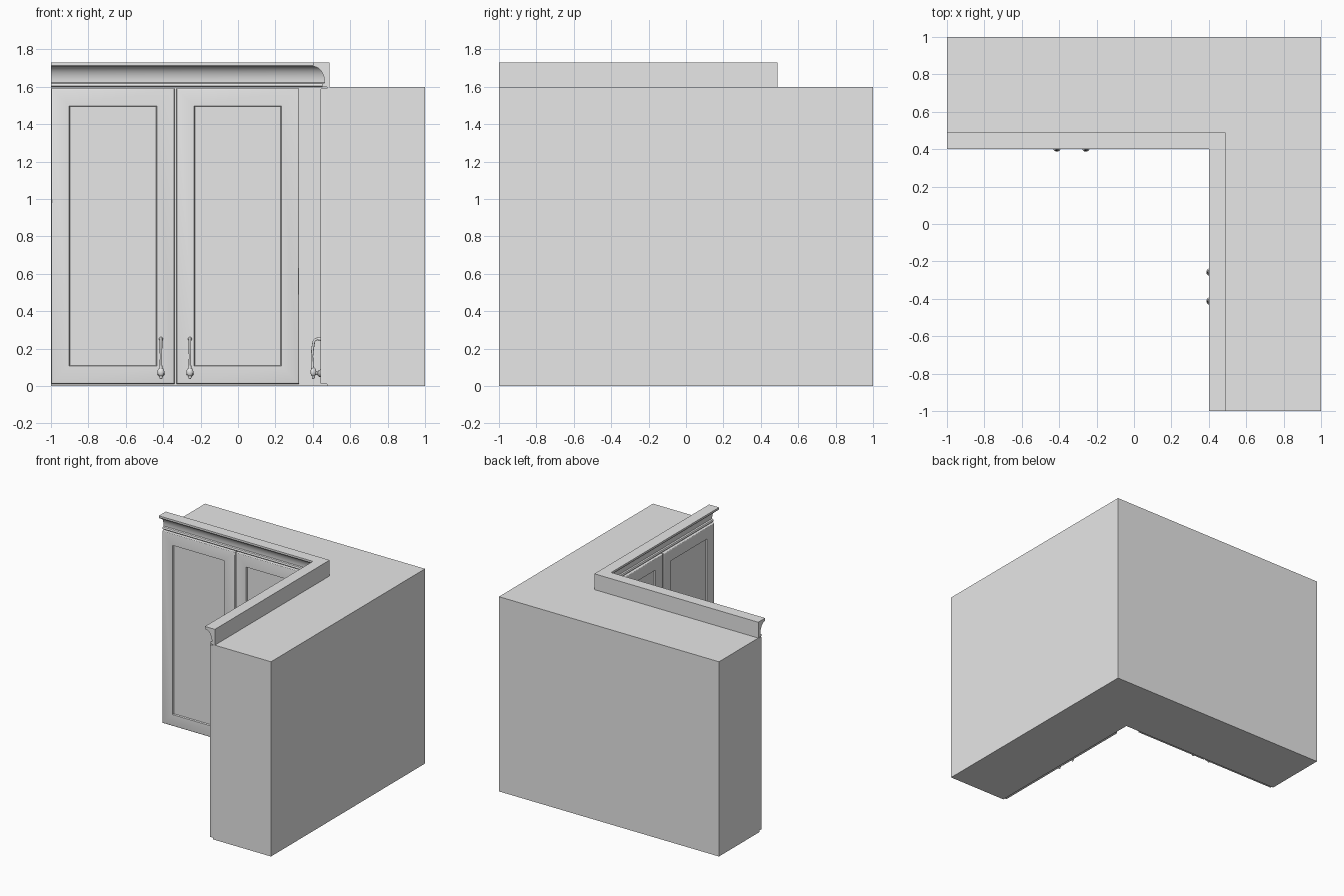
import bpy, bmesh, math
from mathutils import Matrix, Vector

cube = bpy.data.objects.get("Cube")
if cube:
    bpy.data.objects.remove(cube)

grey = bpy.data.materials.new("light_grey")
grey.use_nodes = True
grey.diffuse_color = (0.8, 0.8, 0.8, 1)
grey.node_tree.nodes["Principled BSDF"].inputs["Base Color"].default_value = (0.8, 0.8, 0.8, 1)

# Swaps x and y, turning the rear wing into the side wing
SWAP = Matrix(((0, 1, 0, 0), (1, 0, 0, 0), (0, 0, 1, 0), (0, 0, 0, 1)))
BODY, DOOR, TOP = 0.475, 0.44, 1.6


def finish(name, bm, smooth=False, swap=False):
    if swap:
        bm.transform(SWAP)
    bmesh.ops.recalc_face_normals(bm, faces=bm.faces)
    mesh = bpy.data.meshes.new(name)
    bm.to_mesh(mesh)
    bm.free()
    mesh.materials.append(grey)
    obj = bpy.data.objects.new(name, mesh)
    bpy.context.collection.objects.link(obj)
    if smooth:
        bpy.ops.object.select_all(action='DESELECT')
        obj.select_set(True)
        bpy.context.view_layer.objects.active = obj
        bpy.ops.object.shade_smooth_by_angle(angle=math.radians(35))
    return obj


def bridge(bm, rings, closed=True):
    """Skin a row of equal closed rings and cap both ends."""
    for a, b in zip(rings, rings[1:]):
        for i in range(len(a)):
            j = (i + 1) % len(a)
            bm.faces.new((a[i], a[j], b[j], b[i]))
    bm.faces.new(rings[0])
    bm.faces.new(rings[-1])


# L-shaped carcass
def carcass():
    bm = bmesh.new()
    plan = [(-1, 1), (-1, BODY), (BODY, BODY), (BODY, -1), (1, -1), (1, 1)]
    bridge(bm, [[bm.verts.new((x, y, z)) for x, y in plan] for z in (0, TOP)])
    finish("cabinet_body", bm)


# Crown moulding: a cove profile swept round the inner corner
def crown():
    profile = [(0.49, TOP), (0.49, 1.73), (0.40, 1.73), (0.40, 1.715)]
    for i in range(11):
        a = math.radians(90 - 9 * i)
        profile.append((0.405 + 0.058 * math.cos(a), 1.622 + 0.086 * math.sin(a)))
    profile += [(0.452, 1.618), (0.448, 1.611), (0.448, 1.605), (0.452, TOP)]
    bm = bmesh.new()
    bridge(bm, [[bm.verts.new(place(d) + (z,)) for d, z in profile]
                for place in (lambda d: (-1, d), lambda d: (d, d), lambda d: (d, -1))])
    finish("crown_moulding", bm, smooth=True)


# Door: rounded slab with a recessed centre panel
def door(name, x0, x1, swap):
    bm = bmesh.new()
    bmesh.ops.create_cube(bm, size=1)
    z0, z1 = 0.012, 1.592
    for v in bm.verts:
        v.co = ((x0 + x1) / 2 + v.co.x * (x1 - x0),
                (DOOR + BODY) / 2 + v.co.y * (BODY - DOOR),
                (z0 + z1) / 2 + v.co.z * (z1 - z0))
    edges = [e for e in bm.edges if all(v.co.y < DOOR + 0.001 for v in e.verts)]
    bmesh.ops.bevel(bm, geom=edges, offset=0.008, segments=3, profile=0.5, affect='EDGES')
    bm.normal_update()
    front = max((f for f in bm.faces if f.normal.y < -0.99), key=lambda f: f.calc_area())
    bmesh.ops.inset_region(bm, faces=[front], thickness=0.123)
    bmesh.ops.inset_region(bm, faces=[front], thickness=0.005, depth=-0.012)
    finish(name, bm, smooth=True, swap=swap)


# Handle: tapering tube following an outline of (distance, height, radius)
def handle(name, x, swap):
    def tube(bm, path, sides=12):
        rings = []
        for i, (y, z, r) in enumerate(path):
            a, b = path[max(i - 1, 0)], path[min(i + 1, len(path) - 1)]
            along = Vector((0, b[0] - a[0], b[1] - a[1])).normalized()
            side = Vector((1, 0, 0))
            out = along.cross(side)
            centre = Vector((x, y, z))
            turns = [2 * math.pi * k / sides for k in range(sides)]
            rings.append([bm.verts.new(centre + r * (side * math.cos(t) + out * math.sin(t)))
                          for t in turns])
        bridge(bm, rings)

    bm = bmesh.new()
    # Grip, bending back into the door at the top
    bow = [(0.404 + 0.022 * (1 - math.cos(a)), 0.23 + 0.022 * math.sin(a), 0.007)
           for a in (math.radians(15 * k) for k in range(7))]
    tube(bm, [(0.402, 0.08, 0.011), (0.397, 0.11, 0.007), (0.396, 0.16, 0.006),
              (0.399, 0.2, 0.007)] + bow + [(0.435, 0.252, 0.009), (0.441, 0.252, 0.011)])
    # Bulb, lower tip and foot
    for y, z, r, h in ((0.403, 0.075, 0.019, 0.025), (0.403, 0.048, 0.009, 0.011)):
        m = Matrix.Translation((x, y, z)) @ Matrix.Diagonal((r, r * 0.85, h, 1))
        bmesh.ops.create_uvsphere(bm, u_segments=14, v_segments=8, radius=1, matrix=m)
    tube(bm, [(0.405, 0.07, 0.009), (0.425, 0.068, 0.009),
              (0.432, 0.068, 0.018), (0.441, 0.068, 0.02)])
    finish(name, bm, smooth=True, swap=swap)


carcass()
crown()
for wing, swap in (("rear", False), ("side", True)):
    door(wing + "_outer_door", -0.998, -0.339, swap)
    door(wing + "_inner_door", -0.329, 0.327, swap)
    handle(wing + "_outer_handle", -0.412, swap)
    handle(wing + "_inner_handle", -0.257, swap)
